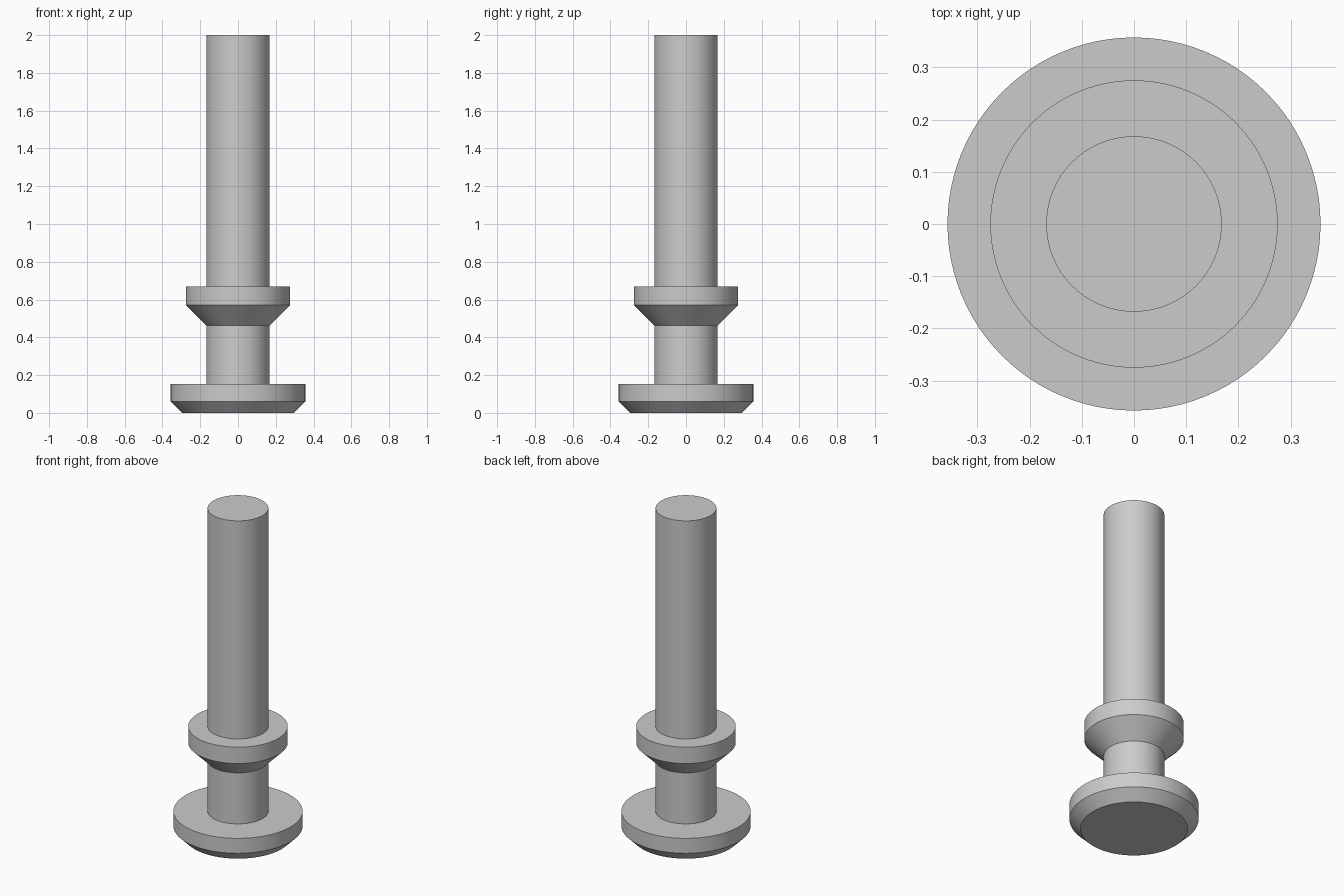
import bpy
import bmesh
from math import pi, radians

cube = bpy.data.objects.get("Cube")
if cube:
    bpy.data.objects.remove(cube, do_unlink=True)

SIDES = 96
SHAFT, COLLAR, FLANGE = 0.168, 0.275, 0.357

metal = bpy.data.materials.new("grey_metal")
metal.use_nodes = True
metal.diffuse_color = (0.6, 0.6, 0.6, 1)
metal.node_tree.nodes["Principled BSDF"].inputs["Base Color"].default_value = metal.diffuse_color


def lathe(name, profile):
    """Spin a (radius, height) profile around z."""
    bm = bmesh.new()
    verts = [bm.verts.new((r, 0, z)) for r, z in profile]
    edges = [bm.edges.new(pair) for pair in zip(verts, verts[1:])]
    bmesh.ops.spin(bm, geom=verts + edges, cent=(0, 0, 0), axis=(0, 0, 1),
                   angle=2 * pi, steps=SIDES, use_merge=True)
    bmesh.ops.remove_doubles(bm, verts=bm.verts, dist=0.0001)
    bmesh.ops.recalc_face_normals(bm, faces=bm.faces)
    mesh = bpy.data.meshes.new(name)
    bm.to_mesh(mesh)
    bm.free()
    mesh.materials.append(metal)
    obj = bpy.data.objects.new(name, mesh)
    bpy.context.collection.objects.link(obj)
    bpy.ops.object.select_all(action="DESELECT")
    obj.select_set(True)
    bpy.context.view_layer.objects.active = obj
    bpy.ops.object.shade_smooth_by_angle(angle=radians(30))
    return obj


# One turned piece: chamfered foot flange, neck, tapered collar, long shaft
lathe("turned_pin", [
    (0, 0), (0.296, 0), (FLANGE, 0.061), (FLANGE, 0.152),
    (SHAFT, 0.152), (SHAFT, 0.463),
    (COLLAR, 0.57), (COLLAR, 0.67),
    (SHAFT, 0.67), (SHAFT, 2), (0, 2),
])
